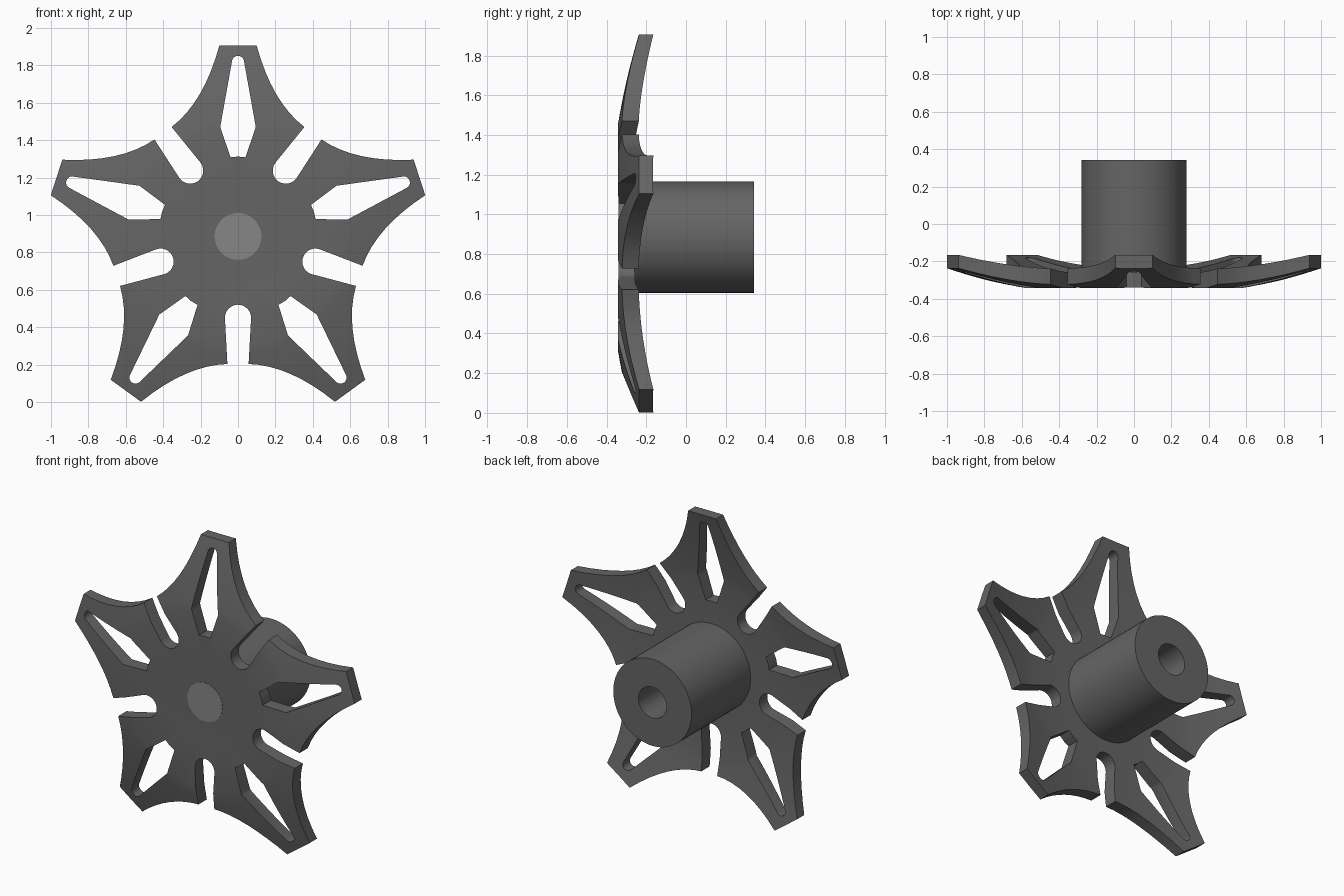
import bpy, bmesh
from math import sin, cos, pi, radians
from mathutils import Vector

if "Cube" in bpy.data.objects:
    bpy.data.objects.remove(bpy.data.objects["Cube"])

ZC = 0.885   # height of the wheel axis


def material(name, g):
    m = bpy.data.materials.new(name)
    m.diffuse_color = (g, g, g, 1)
    m.use_nodes = True
    m.node_tree.nodes["Principled BSDF"].inputs["Base Color"].default_value = m.diffuse_color
    return m


DARK, LIGHT = material("dark_grey", 0.13), material("mid_grey", 0.24)


def make(name, bm, mat=None):
    bmesh.ops.remove_doubles(bm, verts=bm.verts, dist=1e-5)
    bmesh.ops.recalc_face_normals(bm, faces=bm.faces)
    me = bpy.data.meshes.new(name)
    bm.to_mesh(me)
    bm.free()
    ob = bpy.data.objects.new(name, me)
    bpy.context.collection.objects.link(ob)
    if mat:
        me.materials.append(mat)
    return ob


def lathe(name, profile, mat, closed=False, steps=80):
    """Revolve (radius, y) points around the wheel axis."""
    bm = bmesh.new()
    vs = [bm.verts.new((r, y, ZC)) for r, y in profile]
    pairs = list(zip(vs, vs[1:])) + ([(vs[-1], vs[0])] if closed else [])
    es = [bm.edges.new(p) for p in pairs]
    bmesh.ops.spin(bm, geom=vs + es, cent=(0, 0, ZC), axis=(0, 1, 0),
                   angle=2 * pi, steps=steps)
    return make(name, bm, mat)


def turn(p, deg):
    """Rotate a (sideways, outward) point clockwise."""
    a = radians(deg)
    return (p[0] * cos(a) + p[1] * sin(a), p[1] * cos(a) - p[0] * sin(a))


def prisms(name, outlines):
    bm = bmesh.new()
    for pts in outlines:
        f = bm.faces.new([bm.verts.new((x, -0.6, ZC + u)) for x, u in pts])
        ext = bmesh.ops.extrude_face_region(bm, geom=[f])
        bmesh.ops.translate(bm, vec=(0, 0.8, 0), verts=[
            v for v in ext["geom"] if isinstance(v, bmesh.types.BMVert)])
    ob = make(name, bm)
    ob.hide_render = True
    return ob


def cut(target, tool, op):
    mod = target.modifiers.new("cut", 'BOOLEAN')
    mod.object, mod.operation, mod.solver = tool, op, 'EXACT'
    bpy.context.view_layer.objects.active = target
    bpy.ops.object.modifier_apply(modifier=mod.name)
    bpy.data.objects.remove(tool)


# Star outline: concave arm flanks, flat tips, round-ended slots between arms
tip, mid, corner = Vector((0.1, 1.02)), Vector((0.182, 0.718)), Vector((0.355, 0.585))
flank = []
for i in range(9):
    t = i / 8
    flank.append(tuple(tip * (1 - t) ** 2 + mid * 2 * t * (1 - t) + corner * t * t))
slot = [(-0.07 * cos(pi * i / 12), 0.435 - 0.07 * sin(pi * i / 12)) for i in range(13)]
arm = [(-x, u) for x, u in reversed(flank)] + flank + [turn(p, 36) for p in slot]
star = [turn(p, 72 * k) for k in range(5) for p in arm]

# Arm window: diamond with a round outer end and a curved inner end
window = [(0.095, 0.585), (0.04, 0.423), (0, 0.427), (-0.04, 0.423), (-0.095, 0.585)]
window += [(-0.033 * cos(pi * i / 10), 0.932 + 0.033 * sin(pi * i / 10)) for i in range(11)]
windows = [[turn(p, 72 * k) for p in window] for k in range(5)]

# Dished plate, trimmed to the star and pierced
rings = [0.575 + 0.475 * i / 8 for i in range(9)]
front = [(0, -0.337), (0.3, -0.338)] + [(r, -0.343 + 0.148 * (r * r - 0.33)) for r in rings]
back = [(r, -0.255 + 0.125 * (r * r - 0.33)) for r in reversed(rings)] + [(0.3, -0.26), (0, -0.26)]
plate = lathe("star_plate", front + back, DARK)
cut(plate, prisms("star_cutter", [star]), 'INTERSECT')
cut(plate, prisms("window_cutter", windows), 'DIFFERENCE')

# Hub tube behind the plate and flush disc on its front
hub = lathe("hub", [(0.1, -0.28), (0.28, -0.28), (0.28, 0.343), (0.1, 0.343)], DARK, closed=True)
disc = lathe("center_disc", [(0, -0.339), (0.125, -0.339), (0.125, -0.3), (0, -0.3)], LIGHT, steps=48)

for ob in (plate, hub, disc):
    bpy.ops.object.select_all(action='DESELECT')
    ob.select_set(True)
    bpy.context.view_layer.objects.active = ob
    bpy.ops.object.shade_smooth_by_angle(angle=radians(30))
